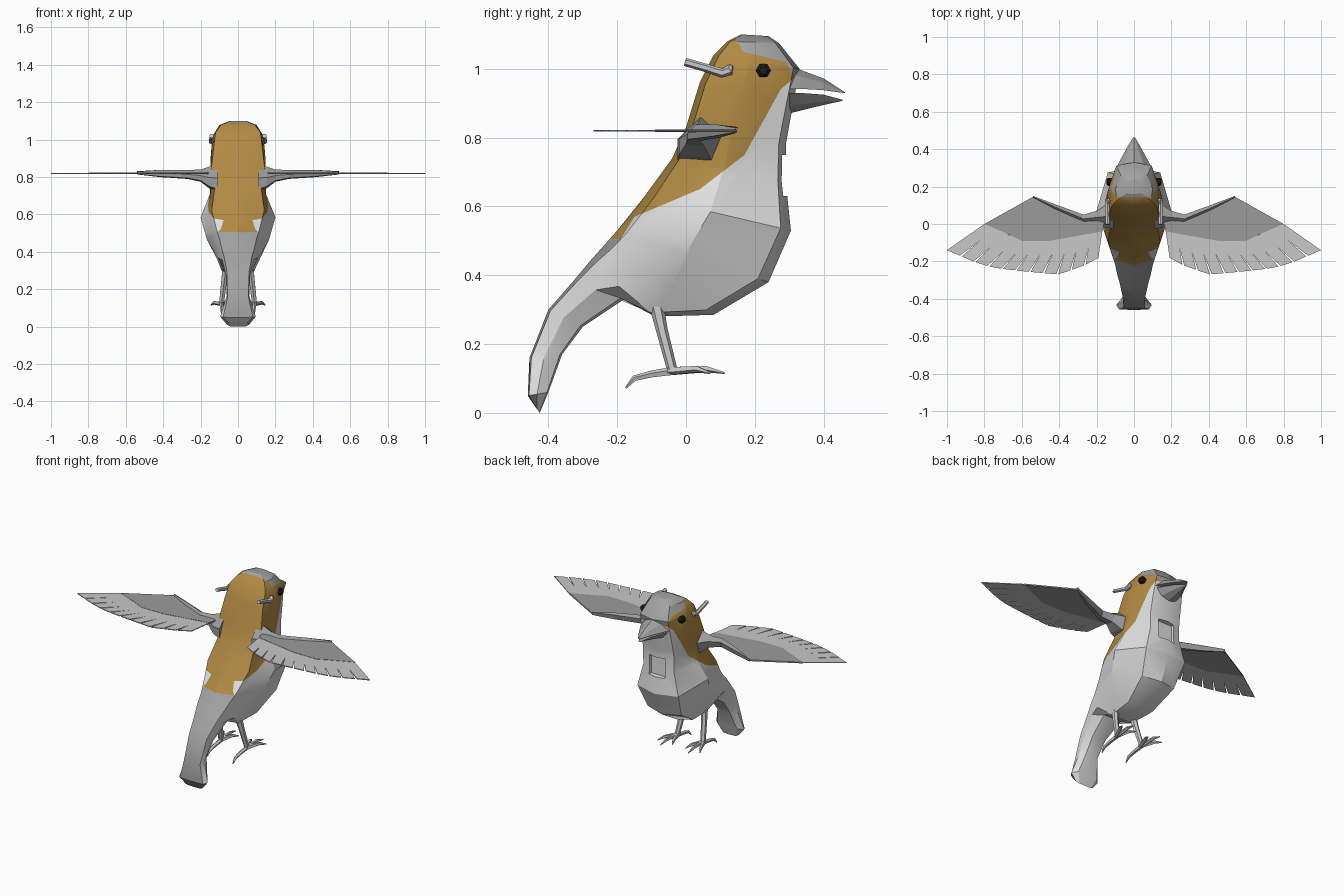
import bpy, bmesh, math
from mathutils import Vector

if "Cube" in bpy.data.objects:
    bpy.data.objects.remove(bpy.data.objects["Cube"])


def material(name, r, g, b):
    m = bpy.data.materials.new(name)
    m.diffuse_color = (r, g, b, 1)
    m.use_nodes = True
    m.node_tree.nodes["Principled BSDF"].inputs["Base Color"].default_value = m.diffuse_color
    return m


OCHRE = material("ochre", 0.44, 0.255, 0.058)
WHITE = material("off white", 0.74, 0.74, 0.74)
GREY = material("mid grey", 0.36, 0.36, 0.36)
COVERT = material("wing grey", 0.33, 0.33, 0.33)
PALE = material("pale grey", 0.58, 0.58, 0.58)
BLACK = material("black", 0.012, 0.012, 0.012)


def finish(name, bm, mats, mirror=False, smooth=None):
    bmesh.ops.recalc_face_normals(bm, faces=bm.faces)
    me = bpy.data.meshes.new(name)
    bm.to_mesh(me)
    bm.free()
    for m in mats:
        me.materials.append(m)
    ob = bpy.data.objects.new(name, me)
    bpy.context.collection.objects.link(ob)
    if mirror:
        ob.modifiers.new("mirror", 'MIRROR').use_mirror_merge = False
    if smooth:
        bpy.ops.object.select_all(action='DESELECT')
        ob.select_set(True)
        bpy.context.view_layer.objects.active = ob
        bpy.ops.object.shade_smooth_by_angle(angle=math.radians(smooth))
    return ob


def loft(bm, rings):
    """Skin closed rings of points and cap both ends."""
    vs = [[bm.verts.new(p) for p in r] for r in rings]
    n = len(vs[0])
    for a, b in zip(vs, vs[1:]):
        for i in range(n):
            j = (i + 1) % n
            bm.faces.new((a[i], a[j], b[j], b[i]))
    bm.faces.new(vs[0][::-1])
    bm.faces.new(vs[-1])


def tube(bm, path, radii, sides=6):
    path = [Vector(p) for p in path]
    rings = []
    for i, p in enumerate(path):
        d = (path[min(i + 1, len(path) - 1)] - path[max(i - 1, 0)]).normalized()
        u = d.cross(Vector((1, 0, 0)) if abs(d.x) < 0.8 else Vector((0, 0, 1))).normalized()
        v = d.cross(u)
        rings.append([p + radii[i] * (u * math.cos(a) + v * math.sin(a))
                      for a in (math.tau * k / sides for k in range(sides))])
    loft(bm, rings)


def plate(bm, pts, z, h):
    loft(bm, [[(x, y, z - h / 2) for x, y in pts], [(x, y, z + h / 2) for x, y in pts]])


def inside(p, poly):
    hit = False
    for (x1, y1), (x2, y2) in zip(poly, poly[1:] + poly[:1]):
        if (y1 > p[1]) != (y2 > p[1]) and p[0] < x1 + (p[1] - y1) * (x2 - x1) / (y2 - y1):
            hit = not hit
    return hit


def along(line, t):
    """Point at fraction t of a polyline, measured by x."""
    x = line[0][0] + t * (line[-1][0] - line[0][0])
    for (x1, y1), (x2, y2) in zip(line, line[1:]):
        if x <= x2 + 1e-6:
            return Vector((x, y1 + (y2 - y1) * (x - x1) / (x2 - x1)))


# Body, head and tail: back y, back z, front y, front z, half width, back half width
SECTIONS = [
    (0.16, 1.10, 0.24, 1.095, 0.05, 0.04),
    (0.12, 1.08, 0.27, 1.075, 0.10, 0.09),
    (0.08, 1.04, 0.33, 1.00, 0.135, 0.12),
    (0.04, 0.96, 0.31, 0.89, 0.145, 0.13),
    (0.00, 0.83, 0.29, 0.78, 0.15, 0.145),
    (-0.04, 0.74, 0.29, 0.67, 0.15, 0.125),
    (-0.12, 0.63, 0.305, 0.53, 0.20, 0.14),
    (-0.20, 0.53, 0.24, 0.38, 0.165, 0.115),
    (-0.24, 0.485, 0.08, 0.285, 0.125, 0.10),
    (-0.28, 0.44, -0.09, 0.28, 0.105, 0.09),
    (-0.33, 0.38, -0.18, 0.33, 0.085, 0.075),
    (-0.40, 0.30, -0.30, 0.25, 0.065, 0.06),
    (-0.455, 0.16, -0.36, 0.17, 0.06, 0.055),
    (-0.46, 0.05, -0.40, 0.06, 0.095, 0.08),
    (-0.44, 0.02, -0.425, 0.00, 0.06, 0.05),
]
rings = []
for by, bz, fy, fz, w, bw in SECTIONS:
    half = [(0, 0), (bw, 0.06), (w, 0.45), (0.7 * w, 0.93), (0, 1)]
    ring = half + [(-x, t) for x, t in half[-2:0:-1]]
    rings.append([(x, by + (fy - by) * t, bz + (fz - bz) * t) for x, t in ring])
bm = bmesh.new()
loft(bm, rings)

# Cut the plumage border into the body and colour each side of it
MANTLE = [(0.13, 1.12), (0.165, 1.05), (0.29, 1.02), (0.315, 0.975), (0.275, 0.94),
          (0.17, 0.75), (0.04, 0.65), (-0.15, 0.57), (-0.19, 0.505), (-0.4, 0.505), (-0.1, 1.12)]
for (y1, z1), (y2, z2) in zip(MANTLE[:9], MANTLE[1:10]):
    bmesh.ops.bisect_plane(bm, geom=bm.verts[:] + bm.edges[:] + bm.faces[:], dist=1e-5,
                           plane_co=(0, y1, z1), plane_no=(0, z1 - z2, y2 - y1))
bmesh.ops.recalc_face_normals(bm, faces=bm.faces)
for f in bm.faces:
    c = f.calc_center_median()
    tail_back = c.z < 0.51 and f.normal.y < -0.5 and abs(f.normal.x) < 0.6
    if inside((c.y, c.z), MANTLE):
        f.material_index = 0
    else:
        f.material_index = 2 if c.z > 0.95 or tail_back else 1
body = finish("body", bm, [OCHRE, WHITE, GREY])

# Square recess in the chest
bm = bmesh.new()
bmesh.ops.create_cube(bm, size=1)
for v in bm.verts:
    v.co = (v.co.x * 0.11, 0.305 + v.co.y * 0.09, 0.69 + v.co.z * 0.12)
cutter = finish("chest_cutter", bm, [WHITE])
cutter.hide_render = True
cut = body.modifiers.new("recess", 'BOOLEAN')
cut.object = cutter
cut.operation = 'DIFFERENCE'
cut.solver = 'EXACT'
cut.material_mode = 'TRANSFER'
bpy.context.view_layer.objects.active = body
body.select_set(True)
bpy.ops.object.modifier_apply(modifier="recess")
bpy.data.objects.remove(cutter)
bpy.ops.object.shade_smooth_by_angle(angle=math.radians(28))


# Beak: each half is a loft of five-sided rings (y, ridge z, edge z, half width)
def beak(name, rows):
    b = bmesh.new()
    loft(b, [[(-w, y, e), (-w * 0.6, y, e + (r - e) * 0.65), (0, y, r),
              (w * 0.6, y, e + (r - e) * 0.65), (w, y, e)] for y, r, e, w in rows])
    finish(name, b, [GREY])


beak("upper_beak", [(0.28, 1.01, 0.94, 0.105), (0.33, 0.998, 0.942, 0.08),
                    (0.40, 0.972, 0.938, 0.042), (0.462, 0.932, 0.929, 0.006)])
beak("lower_beak", [(0.28, 0.865, 0.93, 0.095), (0.33, 0.878, 0.93, 0.07),
                    (0.40, 0.895, 0.925, 0.035), (0.455, 0.907, 0.910, 0.006)])

# Eyes
bm = bmesh.new()
tube(bm, [(0.11, 0.225, 0.995), (0.138, 0.225, 0.995), (0.148, 0.225, 0.995)],
     [0.022, 0.022, 0.012])
finish("eyes", bm, [BLACK], mirror=True)

# Small rods at the sides of the head
bm = bmesh.new()
tube(bm, [(0.142, -0.003, 1.02), (0.143, 0.05, 1.005), (0.143, 0.105, 0.988),
          (0.142, 0.125, 0.995), (0.135, 0.13, 1.008)],
     [0.012, 0.012, 0.013, 0.015, 0.008])
finish("head_rods", bm, [PALE], mirror=True, smooth=40)

# Wing arm: x, rear y, front y, low z, high z
bm = bmesh.new()
loft(bm, [[(x, y0, (z0 + z1) / 2), (x, (y0 + y1) / 2, z1), (x, y1, (z0 + z1) / 2 + 0.01),
           (x, y1 - (y1 - y0) * 0.25, z0), (x, y0, z0 + (z1 - z0) * 0.1)]
          for x, y0, y1, z0, z1 in [(0.11, -0.025, 0.12, 0.72, 0.87),
                                    (0.155, -0.02, 0.10, 0.74, 0.855),
                                    (0.20, 0.0, 0.07, 0.775, 0.84),
                                    (0.27, 0.005, 0.05, 0.79, 0.838),
                                    (0.42, 0.075, 0.105, 0.80, 0.838),
                                    (0.54, 0.14, 0.15, 0.814, 0.828)]])
finish("wing_arms", bm, [COVERT], mirror=True)

# Wing coverts
BASE = [(0.17, -0.04), (0.45, -0.09), (0.6, -0.09), (0.66, -0.06), (0.8, 0.0)]
TIPS = [(0.19, -0.18), (0.25, -0.215), (0.4, -0.27), (0.57, -0.255),
        (0.75, -0.235), (0.86, -0.20), (1.0, -0.14)]
bm = bmesh.new()
plate(bm, [(0.15, 0.04), (0.27, 0.02), (0.535, 0.148)] + BASE[::-1], 0.82, 0.008)
finish("wing_coverts", bm, [COVERT], mirror=True)

# Flight feathers, slit towards the trailing edge
bm = bmesh.new()
N = 11
for i in range(N):
    a, b = i / N, (i + 1) / N
    e = 0.07 / N
    p, q = along(BASE, a), along(BASE, b)
    pt, qt = along(TIPS, a), along(TIPS, b)
    tip_a = along(TIPS, a + (e if i else 0))
    tip_b = along(TIPS, b - (e if i < N - 1 else 0))
    plate(bm, [p, q, q.lerp(qt, 0.45), tip_b, tip_a, p.lerp(pt, 0.45)], 0.82, 0.005)
finish("flight_feathers", bm, [PALE], mirror=True)

# Legs and feet
bm = bmesh.new()
tube(bm, [(0.065, -0.085, 0.31), (0.075, -0.07, 0.24), (0.088, -0.04, 0.125)],
     [0.021, 0.017, 0.015])
for x, y in [(0.045, 0.07), (0.095, 0.112), (0.145, 0.07)]:
    mx, my = 0.088 + (x - 0.088) * 0.65, -0.04 + (y + 0.04) * 0.65
    tube(bm, [(0.088, -0.05, 0.122), (mx, my, 0.128), (x, y, 0.116)],
         [0.013, 0.010, 0.003], 5)
tube(bm, [(0.088, -0.03, 0.122), (0.088, -0.10, 0.112), (0.088, -0.15, 0.10),
          (0.088, -0.175, 0.072)], [0.013, 0.011, 0.009, 0.003], 5)
finish("legs", bm, [PALE], mirror=True)
